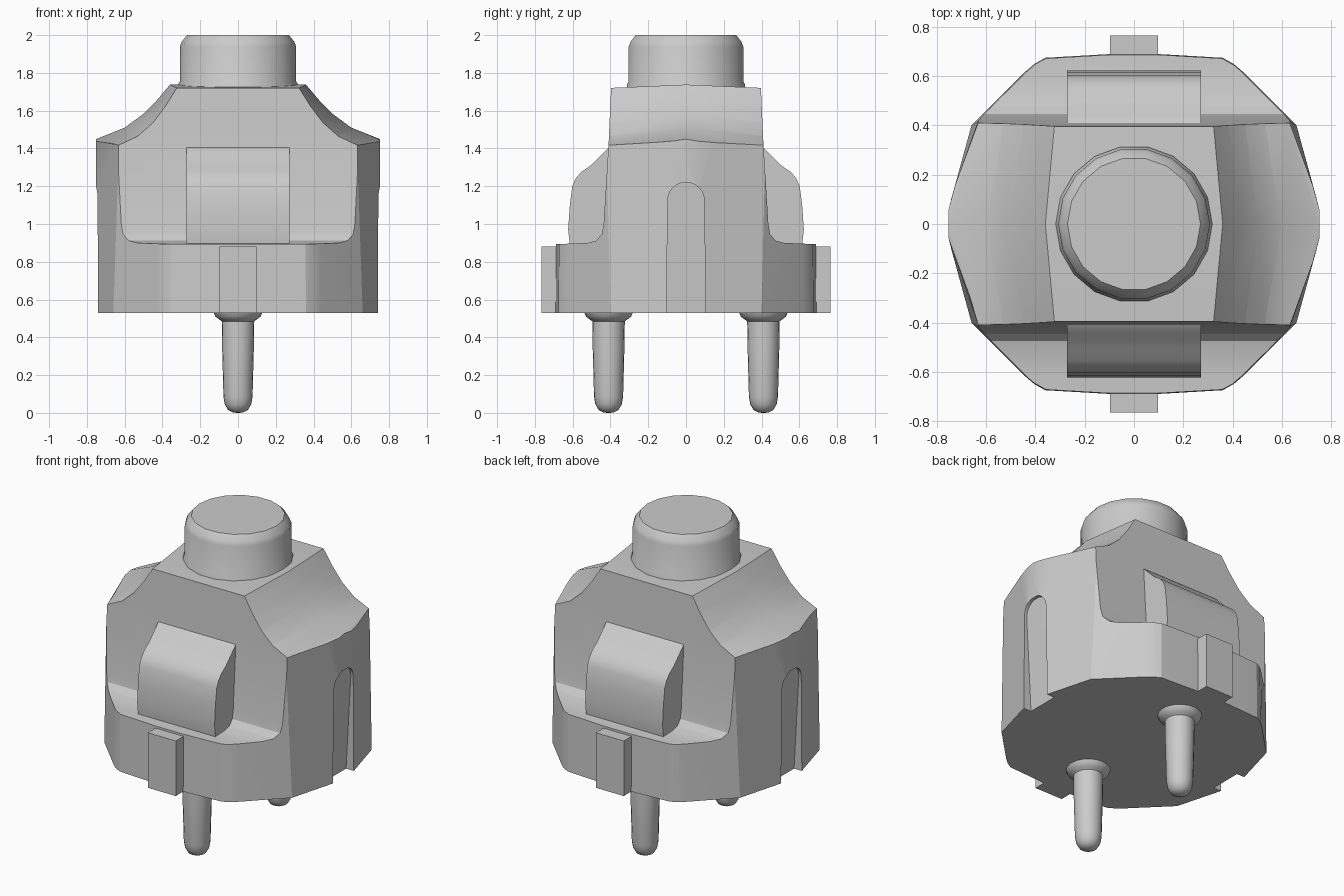
import bpy, bmesh, math
from mathutils import Vector

if "Cube" in bpy.data.objects:
    bpy.data.objects.remove(bpy.data.objects["Cube"])


def loft(name, rings):
    """Closed solid through rings of equal length, capped at both ends."""
    bm = bmesh.new()
    vs = [[bm.verts.new(p) for p in r] for r in rings]
    n = len(rings[0])
    for a, b in zip(vs, vs[1:]):
        for i in range(n):
            j = (i + 1) % n
            bm.faces.new((a[i], a[j], b[j], b[i]))
    bm.faces.new(vs[0])
    bm.faces.new(vs[-1])
    bmesh.ops.recalc_face_normals(bm, faces=bm.faces)
    me = bpy.data.meshes.new(name)
    bm.to_mesh(me)
    bm.free()
    ob = bpy.data.objects.new(name, me)
    bpy.context.collection.objects.link(ob)
    return ob


def lathe(name, profile, sides, y=0):
    rings = [[(r * math.cos(2 * math.pi * i / sides),
               y + r * math.sin(2 * math.pi * i / sides), z)
              for i in range(sides)] for r, z in profile]
    return loft(name, rings)


def mirror(half):
    """Half outline (u >= 0) closed by its mirror image."""
    return half + [(-u, v) for u, v in reversed(half)]


def cut(ob, tool, op):
    m = ob.modifiers.new("cut", 'BOOLEAN')
    m.operation, m.object, m.solver = op, tool, 'EXACT'
    bpy.context.view_layer.objects.active = ob
    bpy.ops.object.modifier_apply(modifier=m.name)
    bpy.data.objects.remove(tool)


def smooth(ob, angle):
    bpy.ops.object.select_all(action='DESELECT')
    ob.select_set(True)
    bpy.context.view_layer.objects.active = ob
    bpy.ops.object.shade_smooth_by_angle(angle=math.radians(angle))


def footprint(quarter, z):
    right = [(x, -y) for x, y in reversed(quarter)] + quarter
    return [(x, y, z) for x, y in mirror(right)]


# main body: slightly drafted footprint
low = [(0.748, 0.08), (0.66, 0.40), (0.44, 0.62), (0.405, 0.65), (0.36, 0.675), (0.1, 0.69)]
high = [(0.755, 0.05), (0.615, 0.43), (0.43, 0.61), (0.40, 0.64), (0.35, 0.665), (0.1, 0.68)]
body = loft("plug_body", [footprint(low, 0.53), footprint(high, 1.85)])

# side profile: front and back ledges with a filleted foot
side = mirror([(0.85, 0.4), (0.85, 0.893), (0.69, 0.893), (0.52, 0.9), (0.475, 0.912),
               (0.446, 0.945), (0.436, 1.0), (0.41, 1.42), (0.393, 1.8)])
cut(body, loft("side_cutter", [[(x, y, z) for y, z in side] for x in (-0.9, 0.9)]), 'INTERSECT')

# concave shoulders, bulging towards the middle
edge = mirror([(0.9, 0.4), (0.9, 1.35), (0.63, 1.418), (0.53, 1.465), (0.45, 1.535),
               (0.385, 1.62), (0.322, 1.72)])
mid = mirror([(0.9, 0.4), (0.9, 1.40), (0.75, 1.45), (0.60, 1.51), (0.505, 1.58),
              (0.43, 1.655), (0.36, 1.738)])
sections = [(-0.9, edge), (-0.41, edge), (0, mid), (0.41, edge), (0.9, edge)]
cut(body, loft("shoulder_cutter", [[(x, y, z) for x, z in s] for y, s in sections]), 'INTERSECT')

# arched slots on both sides, deeper towards the bottom
arch = mirror([(0.106, 0.4)] + [(0.096 * math.cos(a), 1.13 + 0.09 * math.sin(a))
              for a in [i * math.pi / 12 for i in range(6)]])
for s in (-1, 1):
    slot = loft("slot_cutter", [[(s * (0.685 + 0.065 * (z - 0.5)), y, z) for y, z in arch],
                                [(s * 0.9, y, z) for y, z in arch]])
    cut(body, slot, 'DIFFERENCE')
smooth(body, 22)

# grips, key tabs and pins, front and back
grip = [(0.38, 0.89), (0.615, 0.89), (0.624, 0.97), (0.615, 1.1), (0.602, 1.2), (0.585, 1.24),
        (0.555, 1.275), (0.505, 1.31), (0.47, 1.345), (0.44, 1.375), (0.41, 1.405), (0.38, 1.42)]
tab = [(0.6, 0.53), (0.765, 0.53), (0.765, 0.88), (0.6, 0.88)]
pin = [(0.13, 0.54), (0.12, 0.515), (0.1, 0.5), (0.086, 0.49), (0.084, 0.35), (0.077, 0.09),
       (0.07, 0.05), (0.052, 0.02), (0.028, 0.008), (0.008, 0.005)]
for s, end in ((-1, "front"), (1, "back")):
    smooth(loft(end + "_grip", [[(x, s * y, z) for y, z in grip] for x in (-0.272, 0.272)]), 35)
    loft(end + "_tab", [[(x, s * y, z) for y, z in tab] for x in (-0.098, 0.098)])
    smooth(lathe(end + "_pin", [(r, z - 0.005) for r, z in pin], 20, s * 0.41), 50)

# round cable collar
collar = [(0.318, 1.70), (0.318, 1.738), (0.308, 1.755), (0.308, 1.94), (0.298, 1.965), (0.27, 2.0)]
smooth(lathe("cable_collar", collar, 18), 35)
